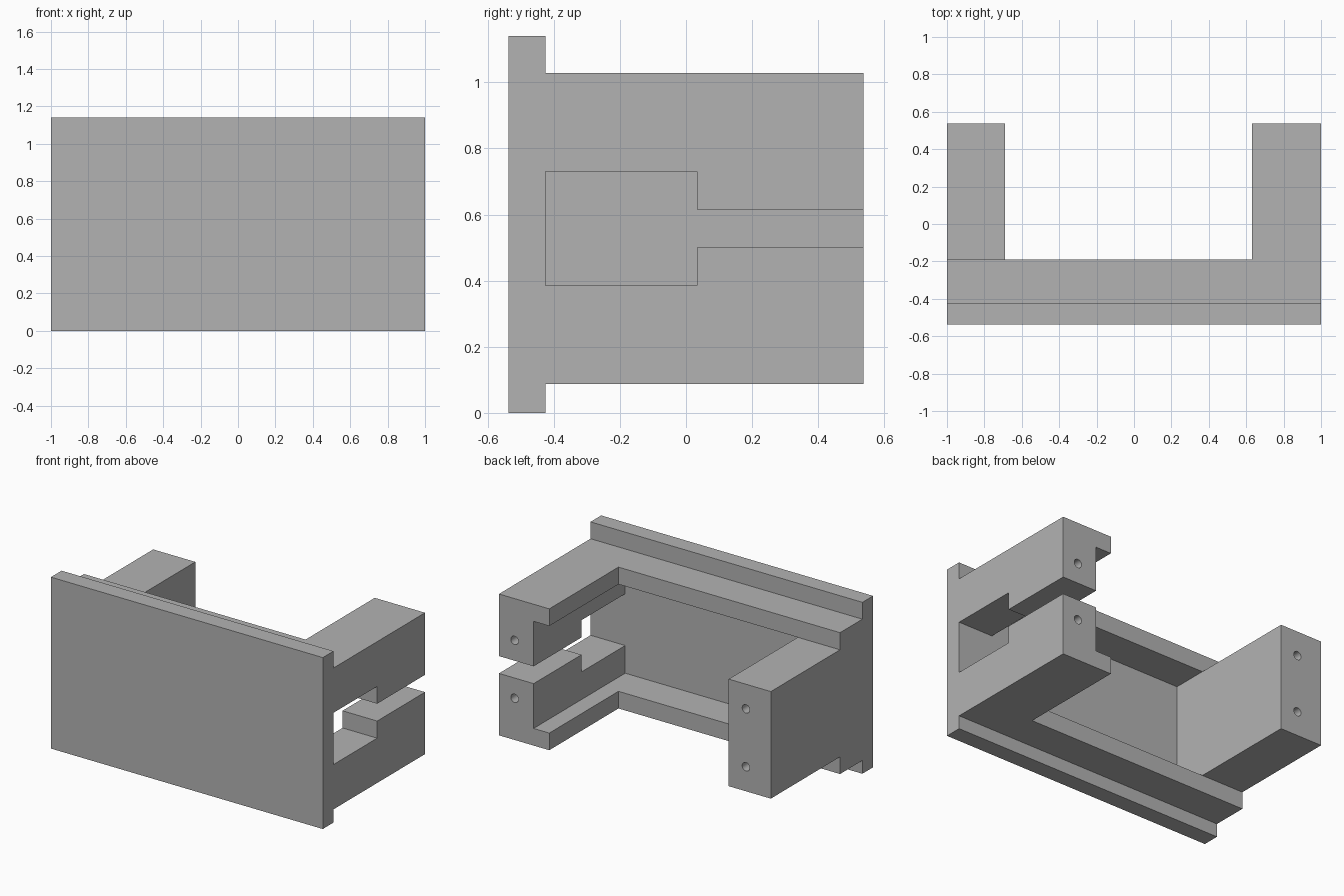
import bpy
import bmesh
import math
from mathutils import Matrix

default = bpy.data.objects.get("Cube")
if default:
    bpy.data.objects.remove(default, do_unlink=True)

grey = bpy.data.materials.new("plain_grey")
grey.use_nodes = True
colour = (0.45, 0.45, 0.45, 1)
grey.diffuse_color = colour
grey.node_tree.nodes["Principled BSDF"].inputs["Base Color"].default_value = colour

# Shared levels
FRONT, PLATE_BACK, BAR_BACK, BACK = -0.537, -0.425, -0.19, 0.537
HEIGHT, LOW, HIGH = 1.14, 0.088, 1.028
POCKET_LOW, POCKET_HIGH = 0.202, 0.914


def finish(bm, name):
    bmesh.ops.recalc_face_normals(bm, faces=bm.faces)
    mesh = bpy.data.meshes.new(name)
    bm.to_mesh(mesh)
    bm.free()
    mesh.materials.append(grey)
    obj = bpy.data.objects.new(name, mesh)
    bpy.context.collection.objects.link(obj)
    return obj


def prism(name, points, offset):
    """Extrude a closed outline of 3D points along an offset."""
    bm = bmesh.new()
    face = bm.faces.new([bm.verts.new(p) for p in points])
    new = bmesh.ops.extrude_face_region(bm, geom=[face])["geom"]
    verts = [v for v in new if isinstance(v, bmesh.types.BMVert)]
    bmesh.ops.translate(bm, verts=verts, vec=offset)
    return finish(bm, name)


def box(name, x, y, z):
    base = [(x[0], y[0], z[0]), (x[1], y[0], z[0]),
            (x[1], y[1], z[0]), (x[0], y[1], z[0])]
    return prism(name, base, (0, 0, z[1] - z[0]))


def drill(x, z, radius=0.028, depth=0.25):
    bm = bmesh.new()
    turn = Matrix.Translation((x, BACK, z)) @ Matrix.Rotation(math.pi / 2, 4, "X")
    bmesh.ops.create_cone(bm, cap_ends=True, segments=24, radius1=radius,
                          radius2=radius, depth=depth * 2, matrix=turn)
    return finish(bm, "hole_cutter")


def cut(obj, cutter):
    """Subtract the cutter, bake the result and discard the cutter."""
    cutter.hide_render = True
    mod = obj.modifiers.new("cut", "BOOLEAN")
    mod.operation = "DIFFERENCE"
    mod.solver = "EXACT"
    mod.object = cutter
    bpy.context.view_layer.update()
    graph = bpy.context.evaluated_depsgraph_get()
    mesh = bpy.data.meshes.new_from_object(obj.evaluated_get(graph))
    obj.modifiers.clear()
    obj.data = mesh
    bpy.data.objects.remove(cutter, do_unlink=True)


# Front plate
box("front_plate", (-1, 1), (FRONT, PLATE_BACK), (0, HEIGHT))

# L-shaped frame: crossbars and left arm
outline = [(-1, PLATE_BACK), (1, PLATE_BACK), (1, BACK),
           (0.63, BACK), (0.63, BAR_BACK), (-1, BAR_BACK)]
frame = prism("frame", [(x, y, LOW) for x, y in outline], (0, 0, HIGH - LOW))

# Pocket between the upper and lower rails
cut(frame, box("pocket_cutter", (-1.2, 0.745), (-0.5, 0.8),
               (POCKET_LOW, POCKET_HIGH)))

# Stepped slot through the outer wall of the left arm
slot = [(-0.5, 0.386), (0.034, 0.386), (0.034, 0.5), (0.8, 0.5),
        (0.8, 0.615), (0.034, 0.615), (0.034, 0.73), (-0.5, 0.73)]
cut(frame, prism("slot_cutter", [(0.7, y, z) for y, z in slot], (0.5, 0, 0)))

# Right arm, held between the rails
right_arm = box("right_arm", (-1, -0.69), (PLATE_BACK, BACK),
                (POCKET_LOW, POCKET_HIGH))

# Screw holes in the arm ends
for arm, x in ((frame, 0.885), (right_arm, -0.817)):
    for z in (0.365, 0.75):
        cut(arm, drill(x, z))

# Smooth hole walls, sharp edges elsewhere
for arm in (frame, right_arm):
    bpy.ops.object.select_all(action="DESELECT")
    arm.select_set(True)
    bpy.context.view_layer.objects.active = arm
    bpy.ops.object.shade_smooth_by_angle(angle=math.radians(30))
